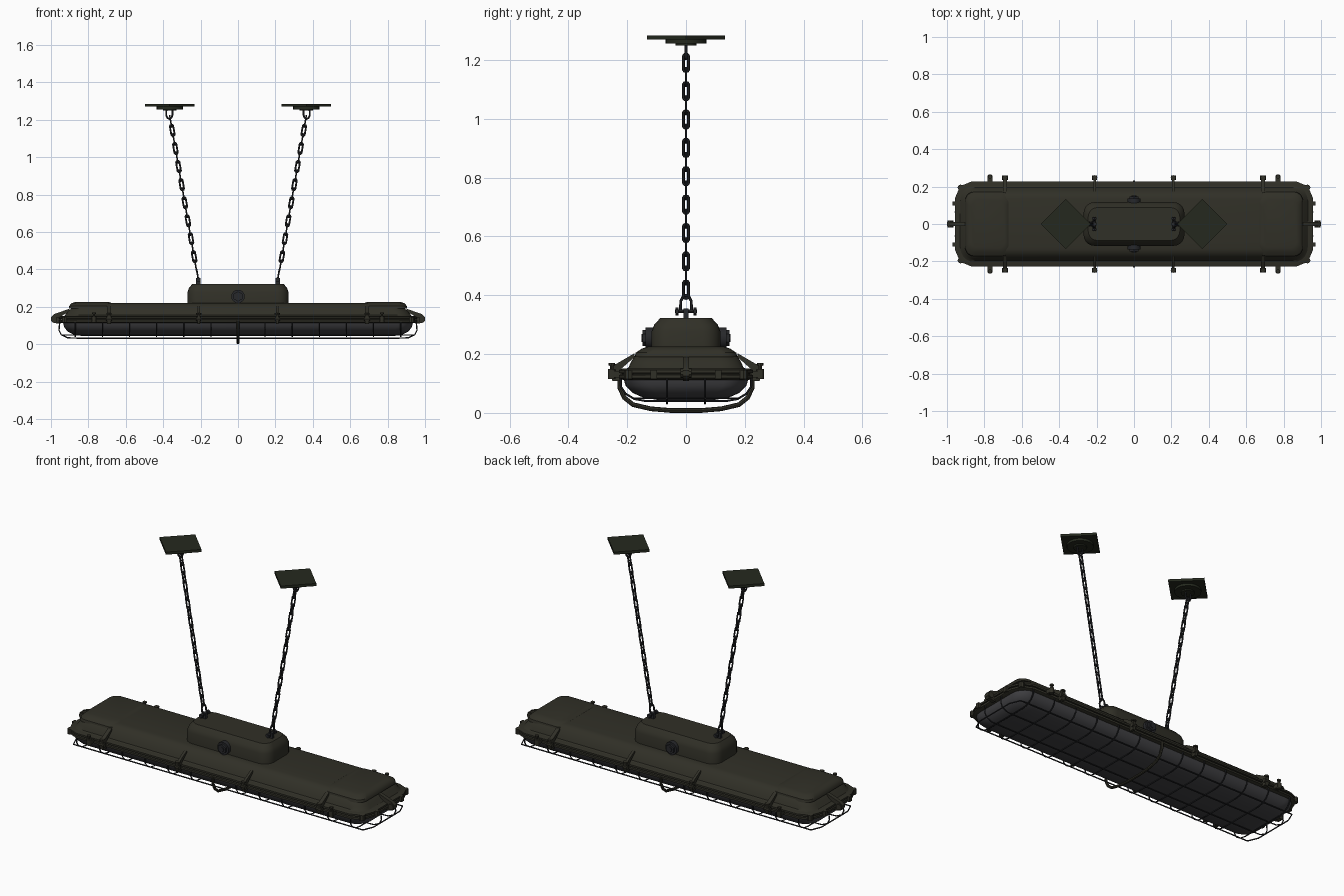
import bpy, bmesh, math
from mathutils import Vector, Matrix

if "Cube" in bpy.data.objects:
    bpy.data.objects.remove(bpy.data.objects["Cube"])


def material(name, rgb):
    m = bpy.data.materials.new(name)
    m.diffuse_color = (*rgb, 1)
    m.use_nodes = True
    m.node_tree.nodes["Principled BSDF"].inputs["Base Color"].default_value = m.diffuse_color
    return m


OLIVE = material("dark olive paint", (0.030, 0.029, 0.020))
GREEN = material("dark green plate", (0.018, 0.022, 0.013))
STEEL = material("dark steel", (0.020, 0.021, 0.024))
GLASS = material("grey glass", (0.055, 0.055, 0.060))


def finish(name, bm, mat, angle=35):
    bmesh.ops.recalc_face_normals(bm, faces=bm.faces)
    me = bpy.data.meshes.new(name)
    bm.to_mesh(me)
    bm.free()
    me.materials.append(mat)
    ob = bpy.data.objects.new(name, me)
    bpy.context.collection.objects.link(ob)
    bpy.ops.object.select_all(action='DESELECT')
    ob.select_set(True)
    bpy.context.view_layer.objects.active = ob
    bpy.ops.object.shade_smooth_by_angle(angle=math.radians(angle))
    return ob


def outline(hx, hy, r, z, seg):
    """Rectangle with rounded (or chamfered, seg=1) corners."""
    pts = []
    for k, (sx, sy) in enumerate([(1, 1), (-1, 1), (-1, -1), (1, -1)]):
        for i in range(seg + 1):
            a = (k + i / seg) * math.pi / 2
            pts.append((sx * (hx - r) + r * math.cos(a), sy * (hy - r) + r * math.sin(a), z))
    return pts


def loft(name, levels, mat, seg=5, angle=35):
    """Stack of rounded outlines (half x, half y, corner, z), capped."""
    bm = bmesh.new()
    rings = [[bm.verts.new(p) for p in outline(*lv, seg)] for lv in levels]
    n = len(rings[0])
    for a, b in zip(rings, rings[1:]):
        for i in range(n):
            bm.faces.new((a[i], a[(i + 1) % n], b[(i + 1) % n], b[i]))
    bm.faces.new(rings[0])
    bm.faces.new(rings[-1])
    return finish(name, bm, mat, angle)


def add_tube(bm, pts, r, cyclic=False, sides=6, up=(0, 0, 1)):
    """Sweep a round section along points."""
    pts = [Vector(p) for p in pts]
    n, rings = len(pts), []
    for i, p in enumerate(pts):
        a = pts[i - 1] if (i or cyclic) else p
        b = pts[(i + 1) % n] if (i < n - 1 or cyclic) else p
        t = (b - a).normalized()
        u = t.cross(Vector(up)).normalized()
        v = t.cross(u)
        rings.append([bm.verts.new(p + r * (u * math.cos(2 * math.pi * k / sides) + v * math.sin(2 * math.pi * k / sides)))
                      for k in range(sides)])
    for i in range(n if cyclic else n - 1):
        a, b = rings[i], rings[(i + 1) % n]
        for k in range(sides):
            bm.faces.new((a[k], a[(k + 1) % sides], b[(k + 1) % sides], b[k]))
    if not cyclic:
        bm.faces.new(rings[0])
        bm.faces.new(rings[-1])


def add_box(bm, c, s):
    bmesh.ops.create_cube(bm, size=1, matrix=Matrix.Translation(c) @ Matrix.Diagonal((*s, 1)))


def add_cyl(bm, c, r, depth, axis='Z', sides=12, r2=None):
    rot = {'Z': Matrix(), 'X': Matrix.Rotation(math.pi / 2, 4, 'Y'), 'Y': Matrix.Rotation(math.pi / 2, 4, 'X')}[axis]
    bmesh.ops.create_cone(bm, cap_ends=True, segments=sides, radius1=r, radius2=r if r2 is None else r2,
                          depth=depth, matrix=Matrix.Translation(c) @ rot)


def add_prism(bm, pts, offset):
    """Extrude a flat polygon by an offset vector."""
    a = [bm.verts.new(p) for p in pts]
    b = [bm.verts.new(Vector(p) + Vector(offset)) for p in pts]
    n = len(a)
    bm.faces.new(a)
    bm.faces.new(b)
    for i in range(n):
        bm.faces.new((a[i], a[(i + 1) % n], b[(i + 1) % n], b[i]))


# Housing, clamping rim and glass
loft("housing", [(0.935, 0.215, 0.08, 0.145), (0.925, 0.195, 0.075, 0.155), (0.912, 0.188, 0.07, 0.172),
                 (0.885, 0.172, 0.07, 0.198), (0.85, 0.155, 0.06, 0.213), (0.81, 0.135, 0.05, 0.219)], OLIVE)
for s in (1, -1):
    ob = loft("end_cover", [(0.124, 0.175, 0.05, 0.19), (0.122, 0.171, 0.05, 0.205), (0.11, 0.15, 0.045, 0.219),
                            (0.09, 0.13, 0.04, 0.225)], OLIVE)
    ob.location.x = 0.78 * s
loft("rim", [(0.945, 0.215, 0.085, 0.112), (0.957, 0.228, 0.09, 0.118), (0.957, 0.228, 0.09, 0.129),
             (0.945, 0.218, 0.085, 0.131), (0.945, 0.218, 0.085, 0.134), (0.957, 0.228, 0.09, 0.136),
             (0.957, 0.228, 0.09, 0.146), (0.945, 0.215, 0.085, 0.151)], OLIVE, seg=2)
loft("glass", [(0.935, 0.212, 0.08, 0.114), (0.93, 0.205, 0.08, 0.092), (0.912, 0.182, 0.08, 0.068),
               (0.88, 0.145, 0.075, 0.052), (0.83, 0.09, 0.06, 0.043)], GLASS)

# Junction box with cable glands and cap
loft("junction_box", [(0.27, 0.117, 0.06, 0.205), (0.27, 0.117, 0.06, 0.278), (0.262, 0.108, 0.056, 0.30),
                      (0.245, 0.088, 0.05, 0.322)], OLIVE)
bm = bmesh.new()
for s in (1, -1):
    add_cyl(bm, (0, s * 0.122, 0.255), 0.036, 0.03, 'Y', 16)
    add_cyl(bm, (0, s * 0.135, 0.255), 0.027, 0.026, 'Y', 6)
    add_cyl(bm, (0, s * 0.138, 0.255), 0.014, 0.028, 'Y', 10)
finish("cable_gland", bm, STEEL)

# Hinged clips around the rim
bm = bmesh.new()
for s in (1, -1):
    for x in (-0.69, -0.21, 0.21, 0.69):
        w = 0.022 if abs(x) > 0.5 else 0.015
        prof = [(0.225, 0.108), (0.25, 0.108), (0.256, 0.125), (0.256, 0.155), (0.235, 0.168), (0.175, 0.203), (0.175, 0.19), (0.22, 0.15)]
        add_prism(bm, [(x - w / 2, s * y, z) for y, z in prof], (w, 0, 0))
        add_cyl(bm, (x, s * 0.247, 0.135), 0.0125, w + 0.012, 'X', 10)
        add_cyl(bm, (x, s * 0.247, 0.163), 0.014, 0.008, 'Z', 8)
    for x in (-0.77, 0.77):
        add_box(bm, (x, s * 0.238, 0.132), (0.026, 0.04, 0.022))
        add_cyl(bm, (x, s * 0.253, 0.132), 0.013, 0.034, 'Z', 12)
        add_cyl(bm, (x, s * 0.253, 0.145), 0.006, 0.045, 'Z', 8)
        add_cyl(bm, (x, s * 0.253, 0.166), 0.011, 0.008, 'Z', 8)
    prof = [(0.95, 0.108), (0.99, 0.115), (1.0, 0.125), (1.0, 0.145), (0.985, 0.16), (0.9, 0.19), (0.9, 0.175), (0.945, 0.15)]
    add_prism(bm, [(s * x, -0.011, z) for x, z in prof], (0, 0.022, 0))
    add_cyl(bm, (s * 0.982, 0, 0.135), 0.017, 0.036, 'Y', 10)
    for y in (-0.11, 0.11):
        add_box(bm, (s * 0.96, y, 0.131), (0.02, 0.022, 0.03))
    for y in (-0.195, 0.195):
        add_cyl(bm, (s * 0.927, y, 0.131), 0.016, 0.03, 'Z', 8)
finish("clips", bm, OLIVE)

# Wire guard: hoops across, rails along
bm = bmesh.new()
hoop = [(0.222, 0.12), (0.222, 0.09), (0.205, 0.065), (0.175, 0.047), (0.14, 0.041)]
hoop += [(-y, z) for y, z in reversed(hoop)]
for i in range(-6, 7):
    if i:
        add_tube(bm, [(i * 0.145, y, z) for y, z in hoop], 0.0035, up=(1, 0, 0))
rail = [(0.953, 0.12), (0.957, 0.075), (0.945, 0.05), (0.91, 0.034), (0.85, 0.032)]
rail += [(-x, z) for x, z in reversed(rail)]
for y in (-0.065, 0.065):
    add_tube(bm, [(x, y, z) for x, z in rail], 0.0035, up=(0, 1, 0))
for y in (-0.18, 0.18):
    add_tube(bm, [(-0.92, y, 0.05), (0.92, y, 0.05)], 0.0035)
for s in (1, -1):
    add_tube(bm, [(s * 0.92, -0.18, 0.05), (s * 0.945, -0.12, 0.05), (s * 0.945, 0.12, 0.05), (s * 0.92, 0.18, 0.05)], 0.0035)
finish("wire_guard", bm, STEEL)

# Heavy central handle bar under the glass
bm = bmesh.new()
bar = [(0.225, 0.125), (0.225, 0.085), (0.21, 0.052), (0.18, 0.028), (0.12, 0.014), (0.05, 0.008)]
bar += [(-y, z) for y, z in reversed(bar)]
add_tube(bm, [(0, y, z) for y, z in bar], 0.008, sides=8, up=(1, 0, 0))
finish("handle_bar", bm, OLIVE)

# Ceiling plates, shackles and chains on both sides
LOW, HIGH, LINKS = Vector((0.222, 0, 0.395)), Vector((0.364, 0, 1.215)), 17
for s in (1, -1):
    bm = bmesh.new()
    bmesh.ops.create_cube(bm, size=1, matrix=Matrix.Translation((s * 0.365, 0, 1.277)) @
                          Matrix.Rotation(math.pi / 4, 4, 'Z') @ Matrix.Diagonal((0.188, 0.188, 0.015, 1)))
    add_cyl(bm, (s * 0.365, 0, 1.263), 0.07, 0.014, 'Z', 24)
    add_cyl(bm, (s * 0.365, 0, 1.255), 0.035, 0.012, 'Z', 16)
    finish("ceiling_plate", bm, GREEN)

    bm = bmesh.new()
    # upper eye
    add_tube(bm, [(s * 0.367 + dx, 0, z) for dx, z in
                  [(-0.016, 1.255), (-0.017, 1.225), (-0.01, 1.209), (0, 1.204), (0.01, 1.209), (0.017, 1.225), (0.016, 1.255)]],
             0.005, up=(0, 1, 0))
    # lower shackle with cross bolt
    add_tube(bm, [(s * (0.212 + (z - 0.345) * 0.17), y, z) for y, z in
                  [(-0.018, 0.345), (-0.018, 0.38), (-0.01, 0.395), (0, 0.4), (0.01, 0.395), (0.018, 0.38), (0.018, 0.345)]],
             0.005, up=(1, 0, 0))
    add_cyl(bm, (s * 0.212, 0, 0.345), 0.006, 0.075, 'Y', 8)
    for y in (-0.03, 0.03):
        add_cyl(bm, (s * 0.212, y, 0.345), 0.013, 0.01, 'Y', 6)
    add_box(bm, (s * 0.212, 0, 0.332), (0.024, 0.018, 0.045))
    # links, alternately turned a quarter
    step = (HIGH - LOW) / LINKS
    tilt = Matrix.Rotation(math.atan2(step.x, step.z), 4, 'Y')
    for i in range(LINKS):
        link = [(0.0095 * math.cos(a), 0, 0.0095 * math.sin(a) + (0.021 if math.sin(a) > 0 else -0.021))
                for a in [(k + 0.5) * math.pi / 5 for k in range(10)]]
        c = LOW + step * (i + 0.5)
        m = Matrix.Translation((s * c.x, 0, c.z)) @ (tilt if s > 0 else tilt.inverted())
        if i % 2 == 0:
            m = m @ Matrix.Rotation(math.pi / 2, 4, 'Z')
        axis = m.to_3x3() @ Vector((0, 1, 0))
        add_tube(bm, [m @ Vector(p) for p in link], 0.0048, cyclic=True, up=axis)
    finish("chain", bm, STEEL)
